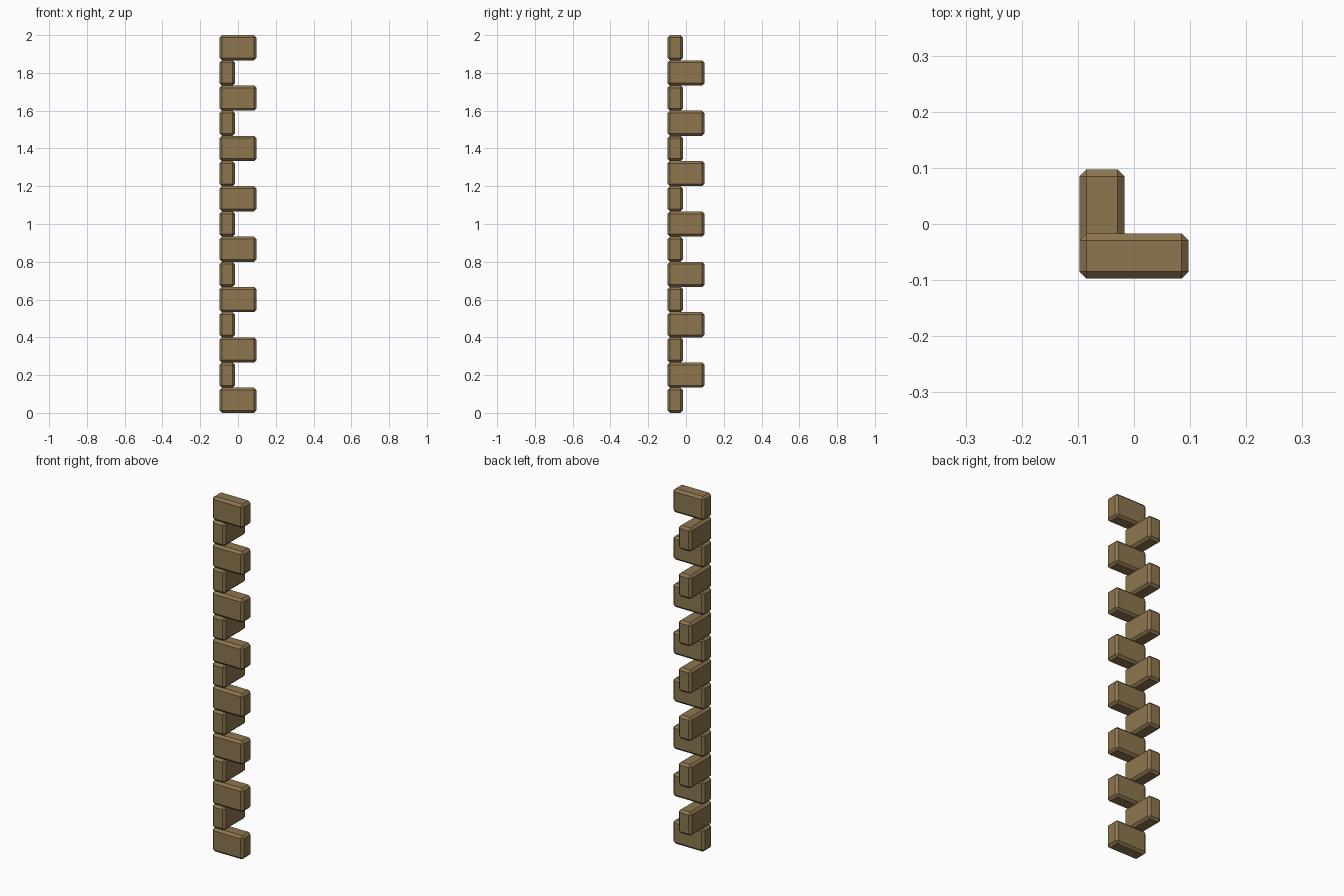
import bpy, bmesh

if "Cube" in bpy.data.objects:
    bpy.data.objects.remove(bpy.data.objects["Cube"])

COUNT = 15
PITCH = 2.0 / COUNT
HALF = 0.0975      # half of the stone length, also the outer corner
WIDTH = 0.081
BEVEL = 0.0125

mat = bpy.data.materials.new("tan_stone")
mat.diffuse_color = (0.27, 0.18, 0.08, 1)
mat.use_nodes = True
mat.node_tree.nodes["Principled BSDF"].inputs["Base Color"].default_value = mat.diffuse_color


def chamfered_block(name, lo, hi):
    bm = bmesh.new()
    bmesh.ops.create_cube(bm, size=1)
    for v in bm.verts:
        v.co = [lo[i] if v.co[i] < 0 else hi[i] for i in range(3)]
    bmesh.ops.bevel(bm, geom=bm.edges[:], offset=BEVEL, segments=1,
                    affect='EDGES', clamp_overlap=True)
    mesh = bpy.data.meshes.new(name)
    bm.to_mesh(mesh)
    bm.free()
    mesh.materials.append(mat)
    obj = bpy.data.objects.new(name, mesh)
    bpy.context.collection.objects.link(obj)


# Corner stones alternate: long along x, then long along y
for i in range(COUNT):
    z0, z1 = i * PITCH, (i + 1) * PITCH
    inner = -HALF + WIDTH
    if i % 2 == 0:
        chamfered_block(f"front_corner_stone_{i + 1}", (-HALF, -HALF, z0), (HALF, inner, z1))
    else:
        chamfered_block(f"side_corner_stone_{i + 1}", (-HALF, -HALF, z0), (inner, HALF, z1))
